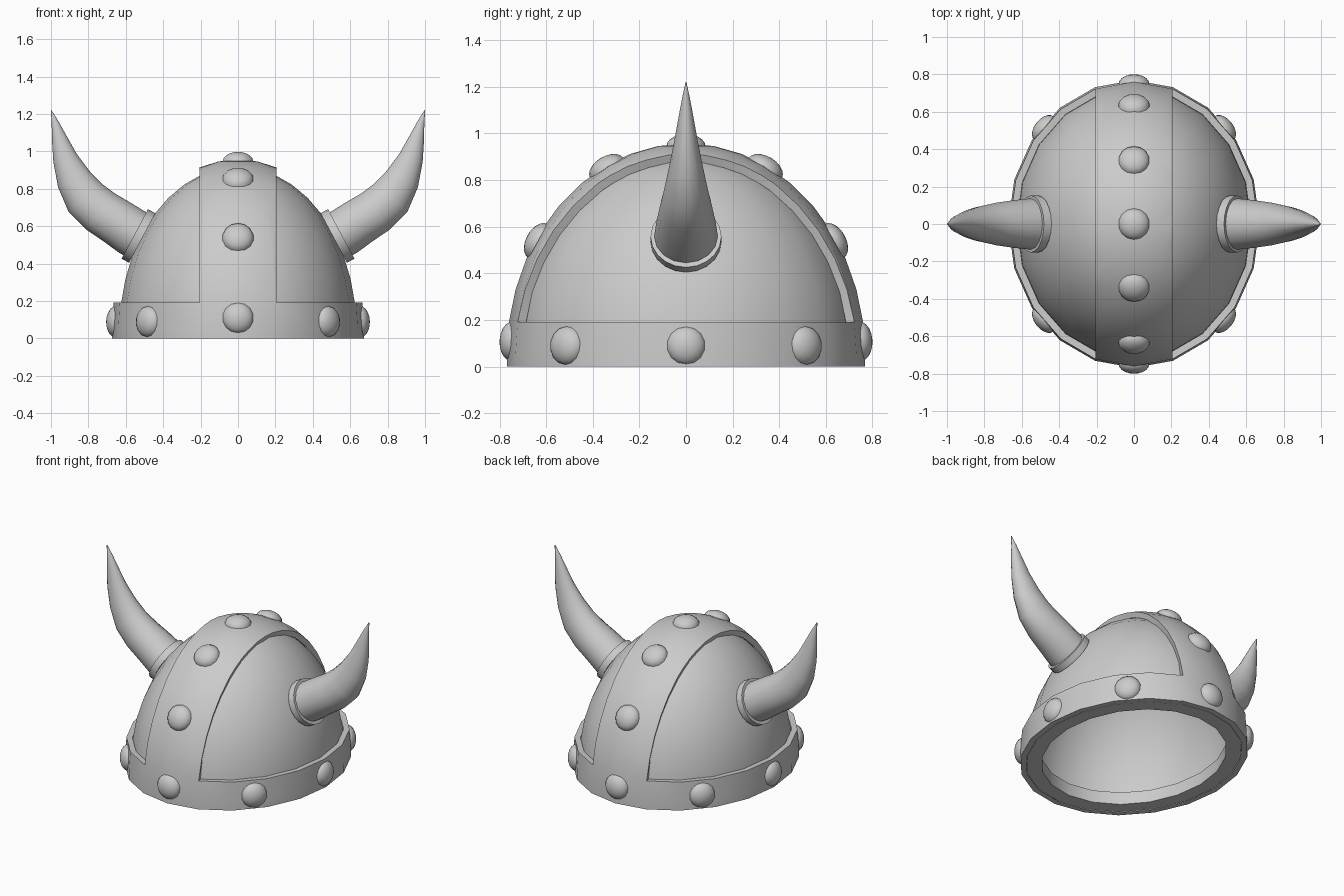
import bpy, bmesh, math
from mathutils import Vector, Matrix

if "Cube" in bpy.data.objects:
    bpy.data.objects.remove(bpy.data.objects["Cube"])

SEG = 20
Z0 = 0.05                              # height of the widest point of the dome
RX, RY, RZ = 0.673, 0.769, 0.907       # outer trim ellipsoid


def finish(name, bm, mods=(), angle=38):
    bmesh.ops.recalc_face_normals(bm, faces=bm.faces[:])
    me = bpy.data.meshes.new(name)
    bm.to_mesh(me)
    bm.free()
    ob = bpy.data.objects.new(name, me)
    bpy.context.collection.objects.link(ob)
    bpy.ops.object.select_all(action='DESELECT')
    ob.select_set(True)
    bpy.context.view_layer.objects.active = ob
    for kind, props in mods:
        m = ob.modifiers.new(kind.title(), kind)
        for k, v in props.items():
            setattr(m, k, v)
        bpy.ops.object.modifier_apply(modifier=m.name)
    bpy.ops.object.shade_smooth_by_angle(angle=math.radians(angle))
    return ob


def loft(bm, rings, caps=()):
    rows = [[bm.verts.new(p) for p in r] for r in rings]
    for a, b in zip(rows, rows[1:]):
        for i in range(len(a)):
            j = (i + 1) % len(a)
            bm.faces.new((a[i], a[j], b[j], b[i]))
    for c in caps:
        bm.faces.new(rows[c])
    bmesh.ops.remove_doubles(bm, verts=bm.verts[:], dist=1e-4)
    bmesh.ops.dissolve_degenerate(bm, edges=bm.edges[:], dist=1e-5)


def ring(rx, ry, z):
    return [(rx * math.sin(t), ry * math.cos(t), z)
            for t in (2 * math.pi * i / SEG for i in range(SEG))]


def half_egg(inset, n=10):
    """Rings of the dome surface, from the z = 0 rim up to the crown."""
    rx, ry, rz = RX - inset, RY - inset, RZ - inset
    out = [ring(rx, ry, 0)]
    for i in range(n + 1):
        e = math.pi / 2 * i / n
        out.append(ring(rx * math.cos(e), ry * math.cos(e), Z0 + rz * math.sin(e)))
    return out


# Thin dome, open underneath
bm = bmesh.new()
loft(bm, half_egg(0.04))
finish("dome", bm)

# Inner lip: flat underside and a short wall around the opening
bm = bmesh.new()
loft(bm, [ring(RX - 0.04, RY - 0.04, 0), ring(0.54, 0.63, 0), ring(0.54, 0.63, 0.085)])
finish("inner_lip", bm)

# Raised trim: brow band plus the strap running front to back
bm = bmesh.new()
loft(bm, half_egg(0))
for co, no in (((0.207, 0, 0), (1, 0, 0)), ((-0.207, 0, 0), (1, 0, 0)),
               ((0, 0, 0.19), (0, 0, 1))):
    bmesh.ops.bisect_plane(bm, geom=bm.verts[:] + bm.edges[:] + bm.faces[:],
                           dist=0.002, plane_co=co, plane_no=no)
cut = []
for f in bm.faces:
    c = f.calc_center_median()
    if abs(c.x) > 0.207 and c.z > 0.19:
        cut.append(f)
bmesh.ops.delete(bm, geom=cut, context='FACES')
finish("band_and_strap", bm,
       [('SOLIDIFY', dict(thickness=0.037, offset=-1, use_even_offset=True,
                          use_rim_only=True))])

# Studs: domed caps seated on the trim surface
spots = [(0, s * 0.76, 0.11) for s in (-1, 1)]
spots += [(s * 0.665, 0, 0.09) for s in (-1, 1)]
spots += [(a * 0.489, b * 0.518, 0.09) for a in (-1, 1) for b in (-1, 1)]
for y in (-0.645, -0.345, 0, 0.345, 0.645):
    spots.append((0, y, Z0 + RZ * math.sqrt(1 - (y / RY) ** 2)))
bm = bmesh.new()
for p in spots:
    p = Vector(p)
    n = Vector((p.x / RX ** 2, p.y / RY ** 2, (p.z - Z0) / RZ ** 2)).normalized()
    mat = (Matrix.Translation(p - n * 0.012) @ n.to_track_quat('Z', 'Y').to_matrix().to_4x4()
           @ Matrix.Diagonal((0.084, 0.084, 0.052, 1)))
    new = bmesh.ops.create_uvsphere(bm, u_segments=14, v_segments=10, radius=1)['verts']
    low = [v for v in new if v.co.z < -0.01]
    keep = [v for v in new if v.co.z >= -0.01]
    bmesh.ops.transform(bm, matrix=mat, verts=keep)
    bmesh.ops.delete(bm, geom=low, context='VERTS')
finish("studs", bm, angle=60)


# Tube along a path of (x, z, radius, y radius) in the y = 0 plane
def tube(name, path, n, axis=None, angle=40, caps=()):
    rings = []
    for i, (x, z, r, ry) in enumerate(path):
        a, b = path[max(i - 1, 0)], path[min(i + 1, len(path) - 1)]
        d = Vector(axis or (b[0] - a[0], 0, b[1] - a[1])).normalized()
        side = Vector((-d.z, 0, d.x))
        rings.append([Vector((x, 0, z)) + side * r * math.cos(t) + Vector((0, ry * math.sin(t), 0))
                      for t in (2 * math.pi * k / n for k in range(n))])
    bm = bmesh.new()
    loft(bm, rings, caps)
    return finish(name, bm, [('MIRROR', dict(use_mirror_merge=False))], angle)


# Horn collars (closed at the outer face) and curved horns, mirrored left and right
tube("horn_collars", [(0.512, 0.537, 0.15, 0.152), (0.552, 0.558, 0.15, 0.152)], 20,
     axis=(0.88, 0, 0.47), caps=(-1,))
tube("horns", [(0.54, 0.553, 0.13, 0.137), (0.57, 0.57, 0.13, 0.135),
               (0.645, 0.621, 0.126, 0.127), (0.735, 0.678, 0.123, 0.114),
               (0.815, 0.75, 0.117, 0.096), (0.877, 0.85, 0.095, 0.074),
               (0.925, 0.965, 0.066, 0.051), (0.955, 1.07, 0.041, 0.032),
               (0.978, 1.155, 0.019, 0.016), (0.999, 1.22, 0.002, 0.002)], 16,
     angle=50, caps=(-1,))
